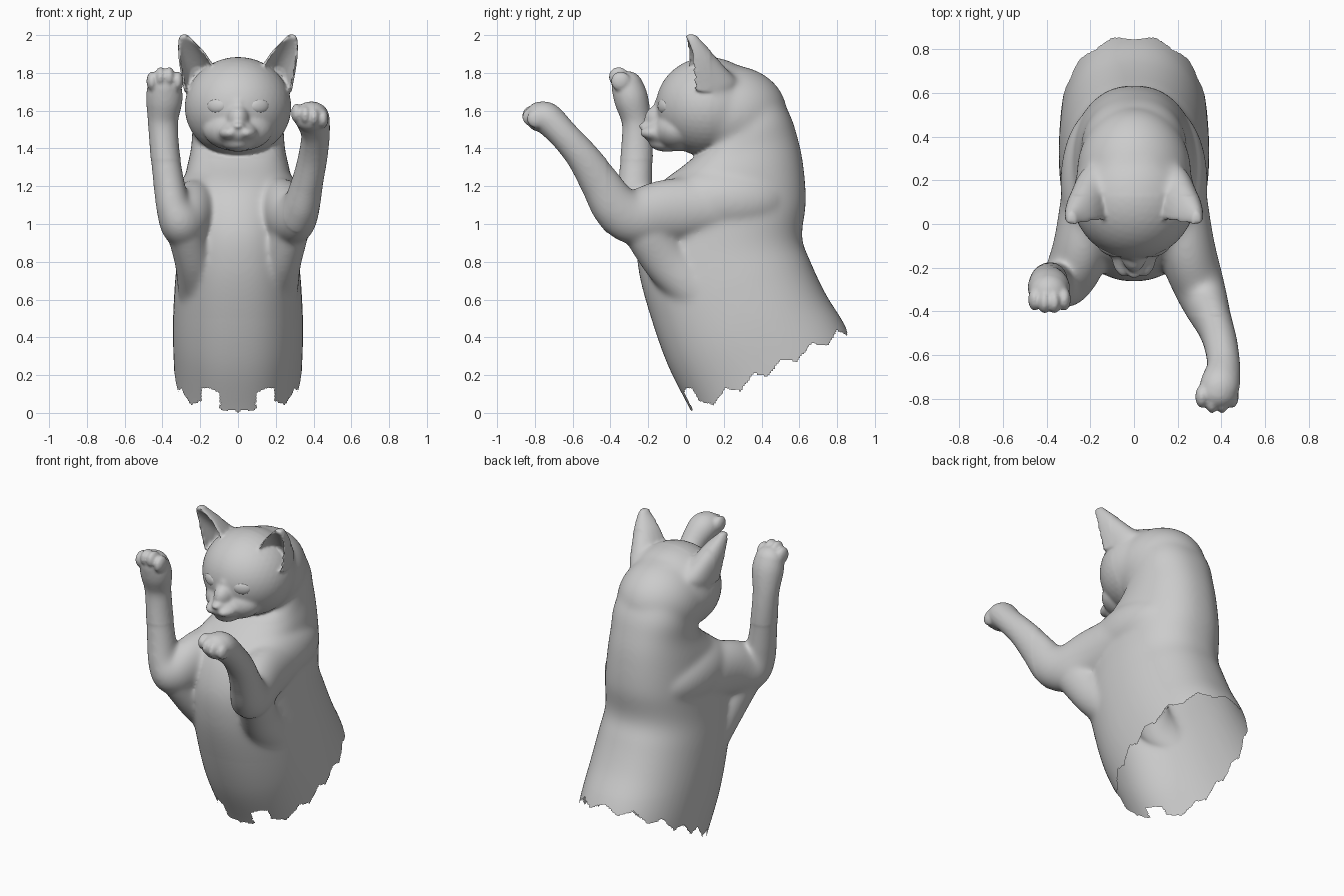
import bpy, bmesh, math
from mathutils import Vector, Matrix

if "Cube" in bpy.data.objects:
    bpy.data.objects.remove(bpy.data.objects["Cube"], do_unlink=True)

grey = bpy.data.materials.new("plain grey")
grey.use_nodes = True
grey.diffuse_color = (0.6, 0.6, 0.6, 1)
grey.node_tree.nodes["Principled BSDF"].inputs["Base Color"].default_value = (0.6, 0.6, 0.6, 1)


def spline(rows, steps):
    """Smoothly interpolate a list of equal-length tuples."""
    out = []
    for i in range(len(rows) - 1):
        p = [rows[max(0, min(len(rows) - 1, i + k))] for k in (-1, 0, 1, 2)]
        for s in range(steps):
            t = s / steps
            out.append(tuple(0.5 * (2 * b + (c - a) * t + (2 * a - 5 * b + 4 * c - d) * t * t
                                    + (3 * b - a - 3 * c + d) * t ** 3)
                             for a, b, c, d in zip(*p)))
    return out + [rows[-1]]


def ellipsoid(bm, loc, size, turn=0.0):
    m = Matrix.Translation(loc) @ Matrix.Rotation(turn, 4, 'Z') @ Matrix.Diagonal((*size, 1))
    bmesh.ops.create_icosphere(bm, subdivisions=4, radius=1, matrix=m)


def loft(bm, rings):
    """Closed skin over rings of points."""
    vs = [[bm.verts.new(p) for p in r] for r in rings]
    faces = [bm.faces.new(vs[0]), bm.faces.new(vs[-1][::-1])]
    n = len(vs[0])
    for a, b in zip(vs, vs[1:]):
        for i in range(n):
            j = (i + 1) % n
            faces.append(bm.faces.new((a[j], a[i], b[i], b[j])))
    bmesh.ops.recalc_face_normals(bm, faces=faces)


def limb(bm, path):
    """Tapered limb from (x, y, z, sideways radius, radius) points."""
    for x, y, z, rx, r in spline(path, 9):
        ellipsoid(bm, (x, y, z), (rx, r, r))


def make_object(name, bm):
    mesh = bpy.data.meshes.new(name)
    bm.to_mesh(mesh)
    bm.free()
    mesh.materials.append(grey)
    ob = bpy.data.objects.new(name, mesh)
    bpy.context.collection.objects.link(ob)
    return ob


def activate(ob):
    bpy.ops.object.select_all(action='DESELECT')
    ob.select_set(True)
    bpy.context.view_layer.objects.active = ob


bm = bmesh.new()

# Torso and neck: front y, front z, back y, back z, half width
sections = [
    (0.11, -0.15, 0.95, 0.22, 0.325), (0.03, 0.02, 0.85, 0.45, 0.338),
    (-0.10, 0.27, 0.74, 0.63, 0.345), (-0.20, 0.55, 0.66, 0.80, 0.335),
    (-0.255, 0.78, 0.615, 0.93, 0.318), (-0.255, 0.98, 0.635, 1.12, 0.305),
    (-0.17, 1.18, 0.62, 1.32, 0.28), (0.0, 1.32, 0.59, 1.46, 0.25),
    (0.10, 1.42, 0.545, 1.59, 0.24), (0.08, 1.56, 0.45, 1.73, 0.21),
    (0.05, 1.70, 0.29, 1.84, 0.16)]
rings = []
for yf, zf, yb, zb, w in spline(sections, 6):
    ring = []
    for i in range(48):
        a = 2 * math.pi * i / 48
        c, s = (math.copysign(abs(f(a)) ** 0.88, f(a)) for f in (math.cos, math.sin))
        ring.append((w * s, (yf + yb) / 2 + c * (yb - yf) / 2, (zf + zb) / 2 + c * (zb - zf) / 2))
    rings.append(ring)
loft(bm, rings)

# Head, nape, brow, nose bridge, nose, muzzle and chin
ellipsoid(bm, (0, 0.12, 1.62), (0.282, 0.28, 0.264))
ellipsoid(bm, (0, 0.235, 1.585), (0.262, 0.30, 0.255))
ellipsoid(bm, (0, -0.055, 1.625), (0.07, 0.115, 0.09))
ellipsoid(bm, (0, -0.105, 1.558), (0.066, 0.115, 0.085))
ellipsoid(bm, (0, -0.205, 1.518), (0.038, 0.046, 0.024))
ellipsoid(bm, (0, -0.10, 1.485), (0.115, 0.13, 0.075))
ellipsoid(bm, (0, -0.10, 1.43), (0.08, 0.095, 0.048))
ellipsoid(bm, (0, -0.04, 1.50), (0.185, 0.135, 0.115))

# Ears (cupped shells), whisker pads, shoulders and armpit folds
ear = [(0.115, 0.03, 1.82, 0.285, 0.06, 1.70, 0.22), (0.18, 0.02, 1.915, 0.313, 0.045, 1.86, 0.12),
       (0.245, 0.015, 1.98, 0.317, 0.025, 1.96, 0.055), (0.268, 0.015, 2.004, 0.305, 0.015, 2.002, 0.03)]
for side in (-1, 1):
    rings = []
    for ax, ay, az, bx, by, bz, d in spline(ear, 6):
        a, b = Vector((ax * side, ay, az)), Vector((bx * side, by, bz))
        ring = []
        for k in range(26):
            back = k < 13
            th = math.pi * (k if back else 25 - k) / 12
            p = a.lerp(b, 0.5 - 0.5 * math.cos(th) * (1 if back else 0.85))
            p.y += math.sin(th) * (d if back else max(d * 0.9 - 0.04, 0)) - (-0.006 if back else 0.016)
            ring.append(p)
        rings.append(ring)
    loft(bm, rings)
    ellipsoid(bm, (0.042 * side, -0.135, 1.482), (0.062, 0.108, 0.042))
    ellipsoid(bm, (0.165 * side, 0.19, 1.12), (0.172, 0.34, 0.185))
    limb(bm, [(0.20 * side, 0.04, 0.66, 0.12, 0.13), (0.23 * side, -0.10, 0.80, 0.105, 0.125),
              (0.27 * side, -0.20, 0.94, 0.10, 0.12)])

# Left arm reaches forward
limb(bm, [(0.16, 0.30, 1.10, 0.15, 0.16), (0.235, -0.08, 1.07, 0.13, 0.17),
          (0.295, -0.27, 1.035, 0.115, 0.145), (0.335, -0.37, 1.09, 0.098, 0.125),
          (0.368, -0.455, 1.22, 0.082, 0.105), (0.397, -0.55, 1.36, 0.077, 0.086),
          (0.41, -0.65, 1.475, 0.076, 0.078), (0.395, -0.73, 1.555, 0.09, 0.084),
          (0.385, -0.77, 1.568, 0.09, 0.08)])
# Right arm is raised
limb(bm, [(-0.16, 0.30, 1.10, 0.15, 0.16), (-0.235, -0.08, 1.06, 0.13, 0.17),
          (-0.295, -0.235, 1.01, 0.115, 0.135), (-0.34, -0.275, 1.08, 0.092, 0.105),
          (-0.365, -0.27, 1.21, 0.084, 0.093), (-0.387, -0.26, 1.38, 0.078, 0.085),
          (-0.397, -0.262, 1.54, 0.08, 0.078), (-0.39, -0.29, 1.66, 0.096, 0.09),
          (-0.39, -0.31, 1.725, 0.09, 0.084)])
# Toes
for k in range(4):
    o = k - 1.5
    mid = 0.012 * (2.25 - o * o)
    ellipsoid(bm, (0.38 + 0.046 * o, -0.79 - mid, 1.572 - 0.01 * o), (0.03, 0.052, 0.05))
    ellipsoid(bm, (-0.387 + 0.045 * o, -0.345 - mid / 2, 1.755 + mid), (0.03, 0.052, 0.052))

body = make_object("cat_body", bm)
activate(body)
mod = body.modifiers.new("fuse", 'REMESH')
mod.mode = 'VOXEL'
mod.voxel_size = 0.0095
bpy.ops.object.modifier_apply(modifier=mod.name)

# Soften the fused joins, lightly on face and paws, strongly on torso and neck
soft = body.vertex_groups.new(name="soft")
soft.add([v.index for v in body.data.vertices
          if v.co.y > -0.42 and v.co.z < 1.34 or v.co.y > 0.13], 1.0, 'REPLACE')
face = body.vertex_groups.new(name="face")
face.add([v.index for v in body.data.vertices
          if v.co.y < 0 and v.co.z > 1.38 and abs(v.co.x) < 0.24], 1.0, 'REPLACE')
for name, group, rounds in (("all", "", 3), ("muzzle", "face", 7), ("joins", "soft", 50)):
    mod = body.modifiers.new(name, 'SMOOTH')
    mod.factor, mod.iterations, mod.vertex_group = 0.5, rounds, group
    bpy.ops.object.modifier_apply(modifier=mod.name)


# Ragged open hem
def hem(x, y):
    a = abs(x)
    if y < 0.25 and a < 0.19:
        return 0.5 * y + (0.14 - 0.3 * abs(a - 0.15) if a > 0.1 else 0.02 * abs(math.sin(a * 45)))
    t = math.atan2(a, y - 0.42)
    return 0.5 * y - 0.02 + 0.11 * abs((t * 2.3) % 1 - 0.5)


bm = bmesh.new()
bm.from_mesh(body.data)
bmesh.ops.delete(bm, geom=[v for v in bm.verts if v.co.z < 0.6 and v.co.z < hem(v.co.x, v.co.y)],
                 context='VERTS')
low = min(v.co.z for v in bm.verts)
for v in bm.verts:
    v.co.z -= low * max(0, 1 - v.co.z / 0.5)
bm.to_mesh(body.data)
bm.free()
bpy.ops.object.shade_smooth_by_angle(angle=math.radians(60))

# Eyes
for side, name in ((1, "left_eye"), (-1, "right_eye")):
    bm = bmesh.new()
    ellipsoid(bm, (0.113 * side, -0.119, 1.624), (0.054, 0.024, 0.039), side * math.radians(24))
    activate(make_object(name, bm))
    bpy.ops.object.shade_smooth_by_angle(angle=math.radians(60))
